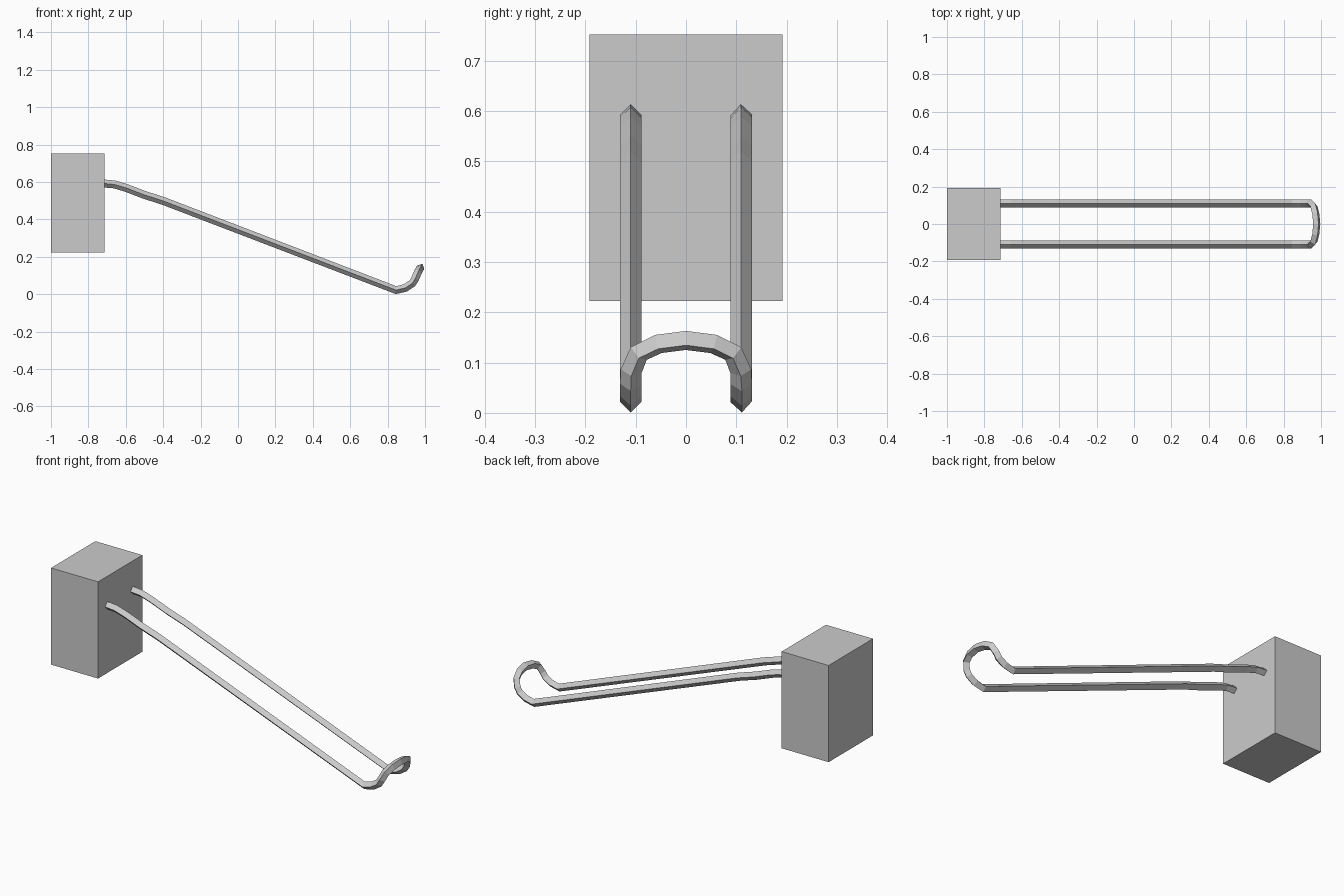
import bpy, bmesh
from math import pi, cos, sin
from mathutils import Vector

cube = bpy.data.objects.get("Cube")
if cube:
    bpy.data.objects.remove(cube, do_unlink=True)


def make_material(name, value):
    mat = bpy.data.materials.new(name)
    mat.use_nodes = True
    colour = (value, value, value, 1)
    mat.diffuse_color = colour
    mat.node_tree.nodes["Principled BSDF"].inputs["Base Color"].default_value = colour
    return mat


grey = make_material("light grey metal", 0.6)


def add_object(name, bm):
    bmesh.ops.recalc_face_normals(bm, faces=bm.faces)
    mesh = bpy.data.meshes.new(name)
    bm.to_mesh(mesh)
    bm.free()
    mesh.materials.append(grey)
    obj = bpy.data.objects.new(name, mesh)
    bpy.context.collection.objects.link(obj)
    return obj


# Mounting block
bm = bmesh.new()
bmesh.ops.create_cube(bm, size=1)
bmesh.ops.scale(bm, vec=(0.285, 0.384, 0.53), verts=bm.verts)
bmesh.ops.translate(bm, vec=(-0.857, 0, 0.487), verts=bm.verts)
add_object("mounting_block", bm)


def sweep(name, path, radius, side, sides=4):
    """Sweep a polygon section along a path without twisting it."""
    bm = bmesh.new()
    rings = []
    count = len(path)
    for i, p in enumerate(path):
        before = (p - path[max(i - 1, 0)]).normalized()
        after = (path[min(i + 1, count - 1)] - p).normalized()
        tangent = (before + after).normalized()
        side = (side - tangent * side.dot(tangent)).normalized()
        up = tangent.cross(side)
        rings.append([bm.verts.new(p + radius * (side * cos(2 * pi * k / sides)
                                                 + up * sin(2 * pi * k / sides)))
                      for k in range(sides)])
    for a, b in zip(rings, rings[1:]):
        for k in range(sides):
            n = (k + 1) % sides
            bm.faces.new((a[k], a[n], b[n], b[k]))
    bm.faces.new(rings[0])
    bm.faces.new(rings[-1])
    return add_object(name, bm)


# Double wire prong: one half of the path, mirrored around the upturned loop
arm = [(-0.716, 0.592), (-0.66, 0.587), (-0.6, 0.569), (-0.5, 0.531),
       (-0.4, 0.499), (0.845, 0.022), (0.895, 0.034), (0.932, 0.058)]
half = [Vector((x, -0.11, z)) for x, z in arm]
half += [Vector(p) for p in ((0.947, -0.109, 0.083), (0.962, -0.094, 0.118),
                             (0.972, -0.055, 0.137))]
tip = Vector((0.977, 0, 0.144))
other = [Vector((p.x, -p.y, p.z)) for p in reversed(half)]
sweep("wire_prong", half + [tip] + other, 0.0212, Vector((0, -1, 0)))
